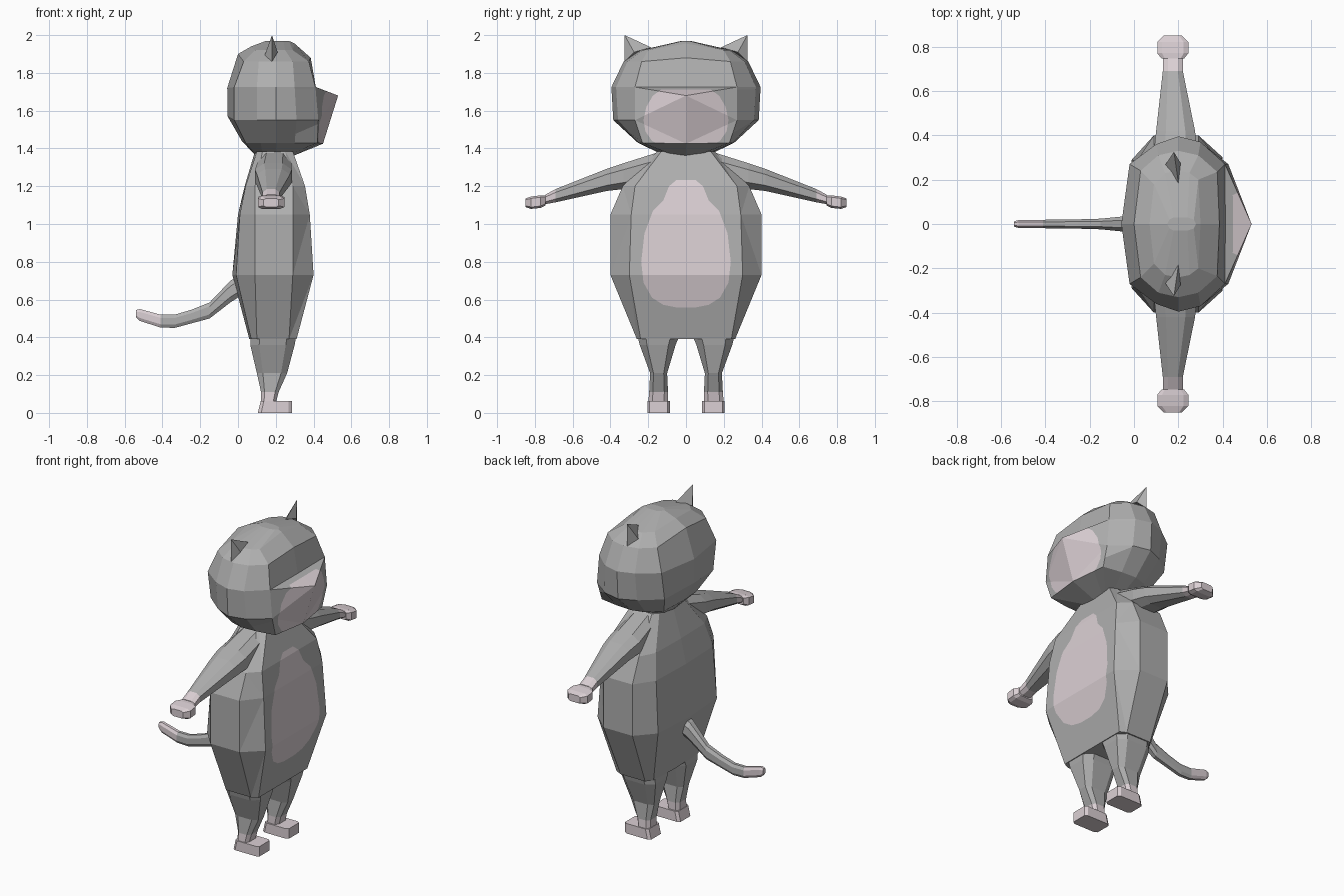
import bpy, bmesh
from mathutils import Vector

if "Cube" in bpy.data.objects:
    bpy.data.objects.remove(bpy.data.objects["Cube"])


def material(name, rgb):
    m = bpy.data.materials.new(name)
    m.diffuse_color = (*rgb, 1)
    m.use_nodes = True
    m.node_tree.nodes["Principled BSDF"].inputs["Base Color"].default_value = m.diffuse_color
    return m


GREY = material("grey fur", (0.43, 0.43, 0.43))
PINK = material("pale pink skin", (0.71, 0.63, 0.66))


def loft(name, rings, pink=None, outline=None, front_x=0):
    """Skin a list of rings; pink(centre) picks pale faces, outline paints a patch on the front."""
    bm = bmesh.new()
    rows = [[bm.verts.new(p) for p in r] for r in rings]
    n = len(rows[0])
    for a, b in zip(rows, rows[1:]):
        for i in range(n):
            j = (i + 1) % n
            bm.faces.new((a[i], a[j], b[j], b[i]))
    bm.faces.new(rows[0][::-1])
    bm.faces.new(rows[-1])
    bmesh.ops.recalc_face_normals(bm, faces=bm.faces)
    if outline:
        paint(bm, outline, front_x)
    if pink:
        for f in bm.faces:
            f.material_index = int(pink(f.calc_center_median()))
    me = bpy.data.meshes.new(name)
    bm.to_mesh(me)
    bm.free()
    me.materials.append(GREY)
    me.materials.append(PINK)
    ob = bpy.data.objects.new(name, me)
    bpy.context.collection.objects.link(ob)
    return ob


def inside(y, z, poly):
    hit = False
    for (y0, z0), (y1, z1) in zip(poly, poly[1:] + poly[:1]):
        if (z0 > z) != (z1 > z) and y < y0 + (z - z0) * (y1 - y0) / (z1 - z0):
            hit = not hit
    return hit


def paint(bm, half, front_x):
    """Cut the forward-facing faces along a mirrored (y, z) outline and colour the inside."""
    poly = half + [(-y, z) for y, z in reversed(half)]
    zmin, zmax = min(p[1] for p in poly), max(p[1] for p in poly)

    def front():
        return [f for f in bm.faces if f.normal.x > 0.3
                and f.calc_center_median().x > front_x
                and max(v.co.z for v in f.verts) > zmin
                and min(v.co.z for v in f.verts) < zmax]
    bmesh.ops.triangulate(bm, faces=front(), quad_method='SHORT_EDGE')
    for (y0, z0), (y1, z1) in zip(poly, poly[1:] + poly[:1]):
        fs = front()
        geom = list({e for f in fs for e in f.edges} | {v for f in fs for v in f.verts}) + fs
        bmesh.ops.bisect_plane(bm, geom=geom, dist=1e-5, plane_co=(0, y0, z0),
                               plane_no=Vector((0, z1 - z0, y0 - y1)).normalized())
    bm.normal_update()
    for f in front():
        c = f.calc_center_median()
        f.material_index = int(inside(c.y, c.z, poly))


def octagon(a0, a1, b0, b1, k=0.25):
    """Rectangle with cut corners."""
    da, db = (a1 - a0) * k, (b1 - b0) * k
    return [(a0 + da, b0), (a1 - da, b0), (a1, b0 + db), (a1, b1 - db),
            (a1 - da, b1), (a0 + da, b1), (a0, b1 - db), (a0, b0 + db)]


def mirrored(pts, centres):
    """Half ring on +y, completed by its mirror image around centre points."""
    front, back = centres
    ring = [front] if front else []
    return ring + pts + [back] + [(x, -y, z) for x, y, z in reversed(pts)]


# torso: z, front x/y, side x, side y, rear side x, back x/y, back centre x
torso = [(0.39, .31, .24, .27, .26, .10, .07, .22, .06),
         (0.73, .40, .30, .29, .40, .09, -.01, .29, -.03),
         (1.05, .38, .29, .29, .40, .09, .01, .28, .00),
         (1.20, .355, .27, .29, .335, .09, .04, .24, .035),
         (1.385, .29, .13, .25, .15, .13, .10, .12, .09)]
loft("torso",
     [mirrored([(xf, yf, z), (x1, ys, z), (x0, ys, z), (xb, yb, z)], (None, (xc, 0, z)))
      for z, xf, yf, x1, ys, x0, xb, yb, xc in torso],
     outline=[(.05, 1.233), (.09, 1.20), (.12, 1.125), (.175, 1.07), (.22, .95), (.237, .80),
              (.225, .69), (.18, .61), (.12, .572), (.05, .558)], front_x=.2)

# head with muzzle: z, front centre x/z, front x/y, cheek x/y, side y, rear cheek x/y, back x/y, back centre x/z
head = [(1.37, .29, 1.36, .28, .08, .25, .11, .13, .13, .10, .10, .07, .09, 1.365),
        (1.43, .45, 1.425, .42, .23, .30, .25, .255, .12, .23, .04, .16, .02, 1.44),
        (1.55, .53, 1.68, .425, .27, .31, .36, .385, .10, .34, -.02, .24, -.055, 1.57),
        (1.725, .412, 1.725, .41, .27, .30, .37, .395, .10, .36, -.02, .27, -.057, 1.72),
        (1.86, .385, 1.88, .375, .235, .29, .31, .33, .11, .31, .03, .24, .00, 1.90),
        (1.92, .30, 1.955, .29, .20, .25, .23, .24, .14, .23, .09, .18, .07, 1.94),
        (1.968, .28, 1.965, .27, .02, .24, .03, .03, .18, .03, .16, .02, .15, 1.97)]
loft("head",
     [mirrored([(xf, yf, z), (x1, y1, z), (.20, ys, z), (x0, y0, z), (xb, yb, z)],
               ((xp, 0, zp), (xc, 0, zc)))
      for z, xp, zp, xf, yf, x1, y1, ys, x0, y0, xb, yb, xc, zc in head],
     outline=[(.13, 1.712), (.175, 1.68), (.21, 1.62), (.225, 1.55), (.215, 1.49),
              (.18, 1.44), (.16, 1.428)], front_x=.38)

# tail: x, half width, lower z, upper z
tail = [(.03, .045, .63, .74), (-.04, .035, .585, .70), (-.15, .024, .50, .585),
        (-.25, .021, .473, .545), (-.335, .02, .45, .52), (-.41, .019, .452, .52),
        (-.52, .018, .487, .55), (-.54, .012, .505, .545)]
loft("tail", [[(x, y, z) for y, z in octagon(-w, w, z0, z1)] for x, w, z0, z1 in tail],
     pink=lambda c: c.x < -.42)

for side, s in (("left", 1), ("right", -1)):
    # arm and hand: y, x range, z range
    arm = [(.13, .11, .28, 1.22, 1.385), (.33, .09, .285, 1.185, 1.322),
           (.42, .10, .275, 1.175, 1.292), (.69, .13, .22, 1.115, 1.185),
           (.745, .13, .22, 1.105, 1.155)]
    loft("arm_" + side, [[(x, s * y, z) for x, z in octagon(*r)] for y, *r in arm],
         pink=lambda c: abs(c.y) > .69)
    hand = [(.745, .125, .225, 1.098, 1.152), (.77, .105, .245, 1.085, 1.152),
            (.82, .105, .245, 1.08, 1.145), (.85, .135, .215, 1.09, 1.135)]
    loft("hand_" + side, [[(x, s * y, z) for x, z in octagon(*r, .15)] for y, *r in hand],
         pink=lambda c: True)
    # leg and foot: z, x range, y range
    leg = [(.42, .07, .31, .03, .26), (.36, .065, .30, .055, .245), (.21, .10, .26, .10, .19),
           (.11, .122, .215, .095, .195), (.05, .122, .20, .095, .20)]
    loft("leg_" + side, [[(x, s * y, z) for x, y in octagon(*r, .2)] for z, *r in leg],
         pink=lambda c: c.z < .11)
    foot = [(0, .105, .285, .085, .205), (.062, .12, .285, .085, .205)]
    loft("foot_" + side, [[(x, s * y, z) for x, y in octagon(*r, .1)] for z, *r in foot],
         pink=lambda c: True)
    # ear: small spike
    base = [(.14, .265, 1.89), (.18, .325, 1.86), (.21, .275, 1.91), (.20, .185, 1.935)]
    tip = (.18, .325, 2.0)
    loft("ear_" + side, [[(x, s * y, z) for x, y, z in base],
                         [tuple(Vector((tip[0], s * tip[1], tip[2])).lerp((x, s * y, z), .02))
                          for x, y, z in base]])
